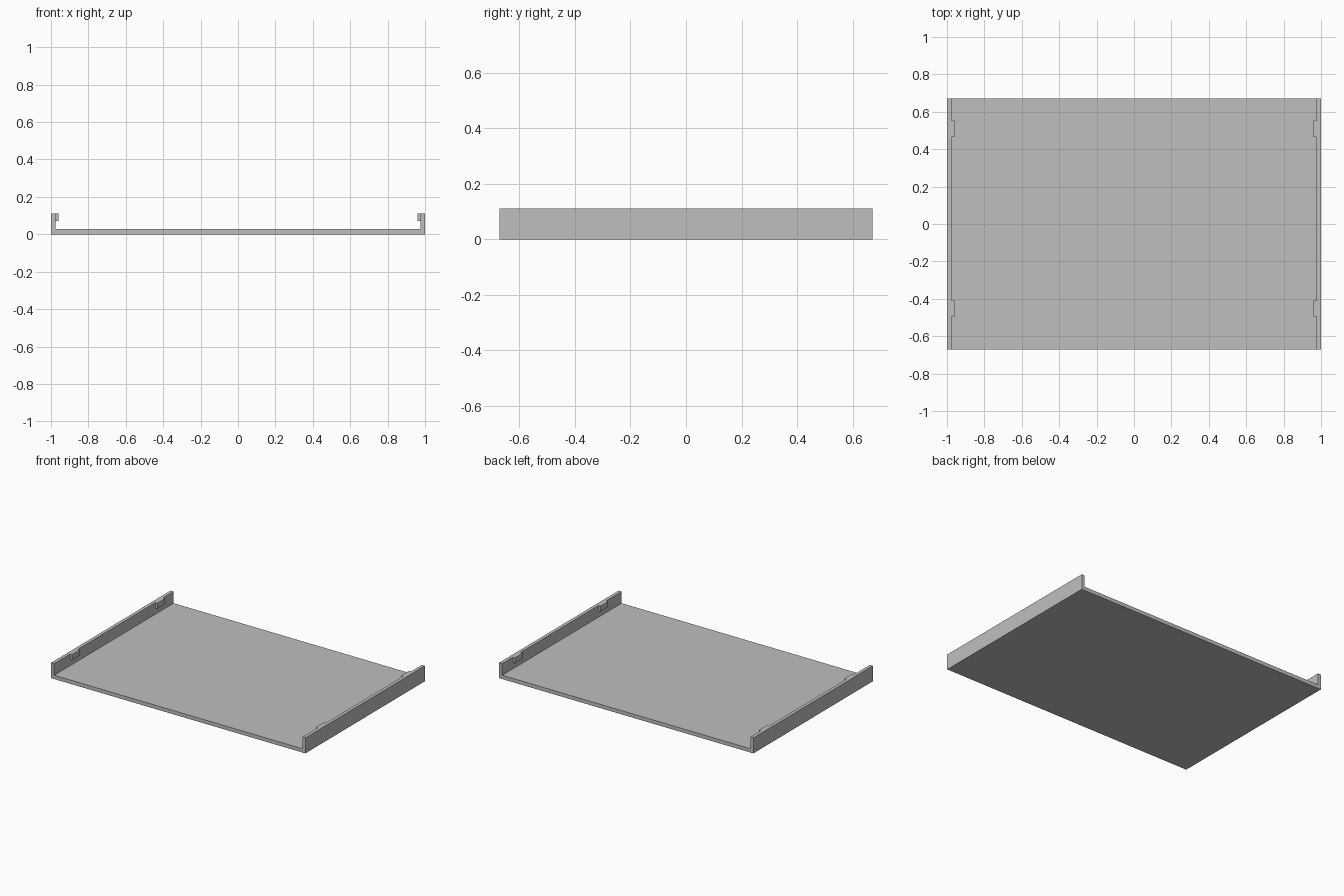
import bpy
import bmesh

cube = bpy.data.objects.get("Cube")
if cube:
    bpy.data.objects.remove(cube, do_unlink=True)

# Overall tray dimensions
HALF_W, HALF_D, HEIGHT = 1.0, 0.671, 0.11
FLOOR, WALL = 0.027, 0.024
CLIP_REACH, CLIP_BOTTOM, CLIP_LENGTH = 0.016, 0.071, 0.087

grey = bpy.data.materials.new("light_grey")
grey.use_nodes = True
colour = (0.52, 0.52, 0.52, 1.0)
grey.diffuse_color = colour
grey.node_tree.nodes["Principled BSDF"].inputs["Base Color"].default_value = colour


def extrude_profile(name, profile, y_min, y_max):
    """Sweep an x-z outline along y into a closed solid."""
    bm = bmesh.new()
    face = bm.faces.new([bm.verts.new((x, y_min, z)) for x, z in profile])
    swept = bmesh.ops.extrude_face_region(bm, geom=[face])["geom"]
    verts = [v for v in swept if isinstance(v, bmesh.types.BMVert)]
    bmesh.ops.translate(bm, verts=verts, vec=(0, y_max - y_min, 0))
    bmesh.ops.recalc_face_normals(bm, faces=bm.faces)
    mesh = bpy.data.meshes.new(name)
    bm.to_mesh(mesh)
    bm.free()
    mesh.materials.append(grey)
    obj = bpy.data.objects.new(name, mesh)
    bpy.context.collection.objects.link(obj)
    return obj


# Floor and both side walls as one channel section
inner = HALF_W - WALL
half = [(HALF_W, 0), (HALF_W, HEIGHT), (inner, HEIGHT), (inner, FLOOR)]
section = half + [(-x, z) for x, z in reversed(half)]
extrude_profile("tray", section, -HALF_D, HALF_D)

# Retaining clips inside the top of each wall
for side, sign in (("left", 1), ("right", -1)):
    for end, y in (("front", -0.452), ("back", 0.509)):
        tip = inner - CLIP_REACH
        outline = [(sign * x, z) for x, z in (
            (inner, CLIP_BOTTOM), (inner, HEIGHT), (tip, HEIGHT), (tip, CLIP_BOTTOM))]
        extrude_profile(f"{end}_{side}_clip", outline,
                        y - CLIP_LENGTH / 2, y + CLIP_LENGTH / 2)
